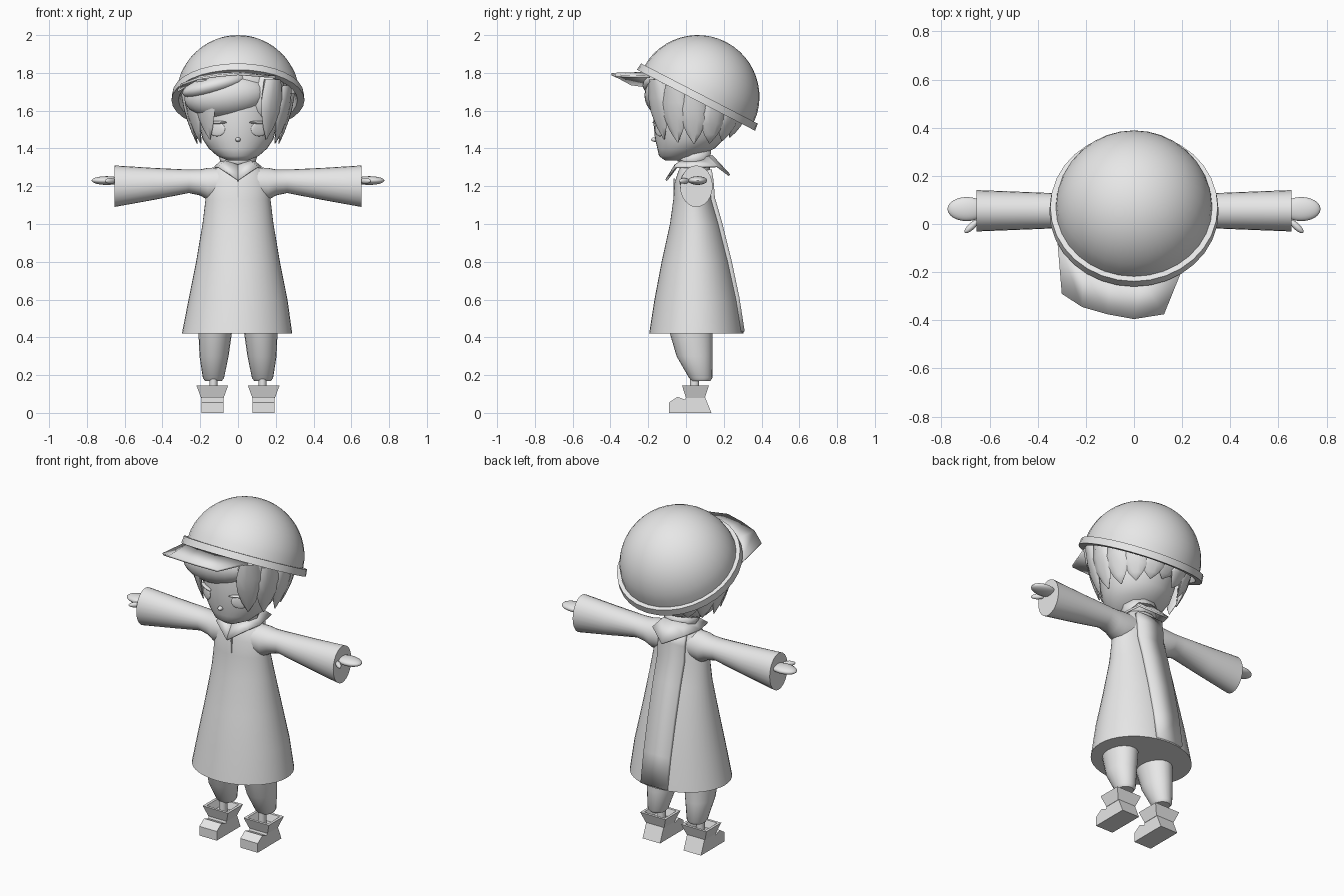
import bpy, bmesh, math
from mathutils import Vector, Matrix

cube = bpy.data.objects.get("Cube")
if cube:
    bpy.data.objects.remove(cube, do_unlink=True)

GREY = (0.8, 0.8, 0.8, 1)
mat = bpy.data.materials.new("light_grey")
mat.use_nodes = True
mat.diffuse_color = GREY
mat.node_tree.nodes["Principled BSDF"].inputs["Base Color"].default_value = GREY


def finish(name, bm, loc=(0, 0, 0), rot=(0, 0, 0), side=1, angle=40, thick=0):
    """Turn a bmesh into an object; side=-1 mirrors it in x."""
    bmesh.ops.recalc_face_normals(bm, faces=bm.faces)
    if side < 0:
        bmesh.ops.scale(bm, vec=(-1, 1, 1), verts=bm.verts)
        bmesh.ops.reverse_faces(bm, faces=bm.faces)
    me = bpy.data.meshes.new(name)
    bm.to_mesh(me)
    bm.free()
    me.shade_smooth()
    me.set_sharp_from_angle(angle=math.radians(angle))
    me.materials.append(mat)
    ob = bpy.data.objects.new(name, me)
    ob.location, ob.rotation_euler = loc, rot
    bpy.context.collection.objects.link(ob)
    if thick:
        mod = ob.modifiers.new("thickness", "SOLIDIFY")
        mod.thickness, mod.offset = thick, -1
    return ob


def strips(bm, rings, closed):
    rows = [[bm.verts.new(p) for p in ring] for ring in rings]
    n = len(rows[0])
    for a, b in zip(rows, rows[1:]):
        for i in range(n if closed else n - 1):
            j = (i + 1) % n
            bm.faces.new((a[i], a[j], b[j], b[i]))
    return rows


def loft(name, sections, n=24, axis="z", caps=True, **kw):
    """Elliptic sections: (position along axis, centre a, centre b, radius a, radius b)."""
    phase = math.pi / n if n == 4 else 0
    k = math.sqrt(2) if n == 4 else 1
    rings = []
    for p, ca, cb, ra, rb in sections:
        ring = []
        for i in range(n):
            t = 2 * math.pi * i / n + phase
            a, b = ca + k * ra * math.cos(t), cb + k * rb * math.sin(t)
            ring.append((a, b, p) if axis == "z" else (p, a, b))
        rings.append(ring)
    bm = bmesh.new()
    rows = strips(bm, rings, True)
    if caps:
        bm.faces.new(rows[0])
        bm.faces.new(rows[-1])
    return finish(name, bm, **kw)


def ellipsoid(name, loc, radii, rot=(0, 0, 0)):
    bm = bmesh.new()
    bmesh.ops.create_uvsphere(bm, u_segments=24, v_segments=14, radius=1)
    bmesh.ops.scale(bm, vec=radii, verts=bm.verts)
    return finish(name, bm, loc, rot)


def sheet(name, rows, thick):
    bm = bmesh.new()
    strips(bm, rows, False)
    return finish(name, bm, thick=thick)


def plate(name, loc, size, rot=(0, 0, 0)):
    bm = bmesh.new()
    bmesh.ops.create_cube(bm, size=1)
    bmesh.ops.scale(bm, vec=size, verts=bm.verts)
    return finish(name, bm, loc, rot)


# Helmet: hollow dome with a raised rim, tipped back
TILT = math.radians(27.3)
profile = []
for i in range(9):
    t = math.radians(89 - 89 * i / 8)
    profile.append((0.305 * math.sin(t), 0.305 * math.cos(t)))
profile += [(-0.02, 0.315), (-0.02, 0.352), (0.02, 0.348), (0.02, 0.325)]
for i in range(1, 13):
    t = math.radians(4 + 85 * i / 12)
    profile.append((0.327 * math.sin(t), 0.327 * math.cos(t)))
loft("helmet", [(z, 0, 0, r, r) for z, r in profile], 32,
     loc=(0, 0.062, 1.673), rot=(-TILT, 0, 0))

# Brim turned a little to one side
inner = [(-0.32, -0.05), (-0.21, -0.19), (-0.1, -0.225), (0.03, -0.23), (0.2, -0.19)]
outer = [(-0.3, -0.29, 1.745), (-0.215, -0.345, 1.775), (-0.11, -0.375, 1.79),
         (0, -0.395, 1.8), (0.125, -0.375, 1.79)]
sheet("brim", [[(x, y, 1.655 + (0.06 - y) * math.tan(TILT)) for x, y in inner], outer], 0.012)

# Head and face
loft("head", [(1.335, -0.06, 0.05), (1.36, -0.035, 0.11), (1.40, 0, 0.155),
              (1.45, 0.02, 0.188), (1.52, 0.03, 0.205), (1.62, 0.04, 0.22),
              (1.72, 0.05, 0.215), (1.80, 0.06, 0.15)] and
     [(z, 0, cy, r, r * 0.98) for z, cy, r in
      [(1.335, -0.06, 0.05), (1.36, -0.035, 0.11), (1.40, 0, 0.155),
       (1.45, 0.02, 0.188), (1.52, 0.03, 0.205), (1.62, 0.04, 0.22),
       (1.72, 0.05, 0.215), (1.80, 0.06, 0.15)]], 32, angle=60)
ellipsoid("nose", (0, -0.165, 1.447), (0.014, 0.02, 0.012))
for s, side in ((1, "left"), (-1, "right")):
    turn = (0, 0, s * 0.55)
    ellipsoid(side + "_eye", (s * 0.112, -0.138, 1.502), (0.05, 0.008, 0.038), turn)
    ellipsoid(side + "_eyelid", (s * 0.114, -0.142, 1.538), (0.064, 0.014, 0.008), turn)

# Hair: inner mass, swept fringe and hanging locks
ellipsoid("hair_mass", (0, 0.06, 1.69), (0.27, 0.25, 0.17), (-TILT, 0, 0))
ellipsoid("fringe_main", (-0.06, -0.09, 1.68), (0.225, 0.13, 0.12), (0, -0.1, 0))
ellipsoid("fringe_sweep", (-0.12, -0.1, 1.735), (0.18, 0.13, 0.06), (0, -0.25, 0))
ellipsoid("fringe_side", (0.14, -0.07, 1.69), (0.1, 0.1, 0.16), (0, 0.25, 0))
for i in range(13):
    az = math.radians(42 + 23 * i)
    back = (1 - math.cos(az)) / 2
    top = 1.79 - 0.2 * back
    tip = 1.49 - 0.06 * abs(math.sin(az)) - 0.01 * back
    r0 = 0.27 - 0.03 * back + 0.01 * abs(math.sin(az))
    sections = []
    for t, w in ((0, 0.05), (0.3, 0.072), (0.55, 0.066), (0.8, 0.038), (1, 0.003)):
        sections.append((top + (tip - top) * t, 0, -(r0 - 0.05 * t * t),
                         w, 0.035 * (1 - t) + 0.003))
    loft("hair_lock", sections, 10, loc=(0, 0.05, 0), rot=(0, 0, az), angle=60)

# Neck and folded collar
loft("neck", [(1.25, 0, 0.04, 0.07, 0.07), (1.40, 0, 0.04, 0.065, 0.065)], 16)
loft("collar_band", [(-0.04, 0, 0, 0.085, 0.08), (0.03, 0, 0, 0.105, 0.1)], 10,
     caps=False, loc=(0, 0.045, 1.34), rot=(0.2, 0, 0), thick=0.012, angle=20)


def mirrored(half):
    return half + [(-x, y, z) for x, y, z in half[-2:0:-1]] + [half[0]]


neckline = mirrored([(0, -0.06, 1.315), (0.065, -0.03, 1.335), (0.075, 0.05, 1.345),
                     (0.065, 0.12, 1.36), (0, 0.14, 1.365)])
points = mirrored([(0, -0.11, 1.235), (0.105, -0.06, 1.305), (0.125, 0.04, 1.305),
                   (0.105, 0.17, 1.31), (0, 0.235, 1.262)])
sheet("collar_flaps", [neckline, points], 0.012)

# Coat body with back panel and neck slit
coat = [(0.42, -0.005, 0.055, 0.292, 0.25), (0.6, 0, 0.055, 0.262, 0.222),
        (0.8, 0, 0.053, 0.222, 0.182), (1.0, 0, 0.05, 0.188, 0.135),
        (1.13, 0, 0.04, 0.172, 0.107), (1.22, 0, 0.04, 0.168, 0.1),
        (1.28, 0, 0.045, 0.14, 0.085), (1.325, 0, 0.05, 0.08, 0.07)]
loft("coat", coat, 40)
sheet("back_panel", [[(x, cy + ry + 0.006, z + 0.01) for x in (0.085, -0.085)]
                     for z, cx, cy, rx, ry in coat[:-1]], 0.03)
plate("neck_slit", (0, -0.063, 1.19), (0.01, 0.008, 0.1))

for s, side in ((1, "left"), (-1, "right")):
    # Sleeve and hand
    loft(side + "_sleeve", [(0.08, 0.045, 1.215, 0.08, 0.085), (0.16, 0.048, 1.212, 0.08, 0.085),
                            (0.2, 0.052, 1.22, 0.073, 0.069), (0.26, 0.055, 1.226, 0.07, 0.062),
                            (0.45, 0.055, 1.212, 0.078, 0.085), (0.655, 0.055, 1.2, 0.086, 0.11)],
         axis="x", side=s)
    ellipsoid(side + "_hand", (s * 0.695, 0.062, 1.23), (0.08, 0.05, 0.023))
    ellipsoid(side + "_thumb", (s * 0.675, -0.01, 1.228), (0.038, 0.014, 0.015), (0, 0, -s * 0.75))

    # Leg and ankle
    loft(side + "_leg", [(0.17, 0.13, 0.08, 0.045, 0.05), (0.185, 0.13, 0.078, 0.056, 0.062),
                         (0.3, 0.127, 0.045, 0.077, 0.095), (0.44, 0.12, 0.025, 0.09, 0.116)],
         20, side=s)
    loft(side + "_ankle", [(0.1, 0.13, 0.045, 0.022, 0.025), (0.19, 0.13, 0.045, 0.022, 0.025)],
         10, side=s)

    # Boot: wedge foot and flared open top
    foot = [(-0.09, 0), (-0.09, 0.055), (-0.045, 0.085), (-0.005, 0.07),
            (0, 0.085), (0.1, 0.085), (0.135, 0)]
    bm = bmesh.new()
    ends = strips(bm, [[(x, y, z) for y, z in foot] for x in (0.078, 0.194)], True)
    for end in ends:
        bm.faces.new(end)
    finish(side + "_boot_foot", bm, side=s, angle=15)
    loft(side + "_boot_top", [(0.08, 0.136, 0.05, 0.06, 0.05), (0.145, 0.136, 0.05, 0.084, 0.071),
                              (0.145, 0.136, 0.05, 0.068, 0.056), (0.105, 0.136, 0.05, 0.052, 0.042)],
         4, side=s, angle=15)
